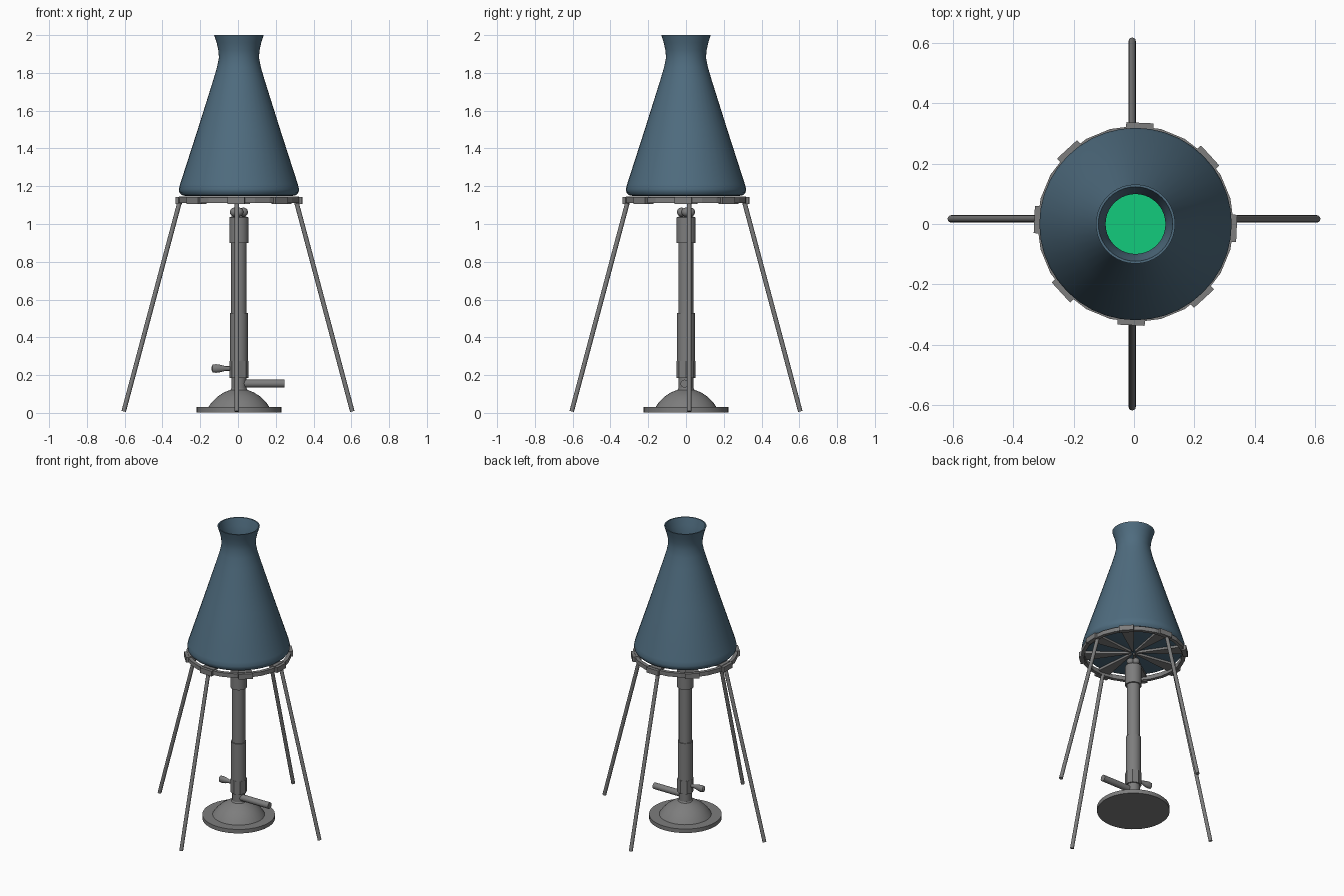
import bpy, bmesh
from math import cos, sin, pi, radians
from mathutils import Vector

if "Cube" in bpy.data.objects:
    bpy.data.objects.remove(bpy.data.objects["Cube"])


def material(name, rgb):
    m = bpy.data.materials.new(name)
    m.diffuse_color = (*rgb, 1)
    m.use_nodes = True
    m.node_tree.nodes["Principled BSDF"].inputs["Base Color"].default_value = m.diffuse_color
    return m


BLUE = material("blue glass", (0.078, 0.15, 0.212))
GREY = material("grey metal", (0.205, 0.205, 0.205))
GREEN = material("green liquid", (0.006, 0.60, 0.20))
CX = 0.005  # shared axis of flask, ring and burner


def make(name, bm, mat, smooth=True):
    bmesh.ops.recalc_face_normals(bm, faces=bm.faces[:])
    me = bpy.data.meshes.new(name)
    bm.to_mesh(me)
    bm.free()
    me.materials.append(mat)
    ob = bpy.data.objects.new(name, me)
    bpy.context.collection.objects.link(ob)
    if smooth:
        bpy.ops.object.select_all(action='DESELECT')
        ob.select_set(True)
        bpy.context.view_layer.objects.active = ob
        bpy.ops.object.shade_smooth_by_angle(angle=radians(35))
    return ob


def lathe(name, profile, mat, start=(CX, 0, 0), axis=(0, 0, 1), sides=32,
          closed=False, squash=1.0, smooth=True):
    """Spin (radius, distance) points about an axis; open ends get caps."""
    bm = bmesh.new()
    rot = Vector((0, 0, 1)).rotation_difference(Vector(axis))
    rings = []
    for r, h in profile:
        ring = []
        for i in range(sides):
            a = 2 * pi * i / sides
            p = Vector((r * cos(a), r * sin(a) * squash, h))
            ring.append(bm.verts.new(rot @ p + Vector(start)))
        rings.append(ring)
    pairs = list(zip(rings, rings[1:]))
    if closed:
        pairs.append((rings[-1], rings[0]))
    else:
        bm.faces.new(rings[0])
        bm.faces.new(rings[-1])
    for lo, hi in pairs:
        for i in range(sides):
            j = (i + 1) % sides
            bm.faces.new((lo[i], lo[j], hi[j], hi[i]))
    return make(name, bm, mat, smooth)


def rod(name, a, b, r, sides=12):
    d = Vector(b) - Vector(a)
    return lathe(name, [(r, 0), (r, d.length)], GREY, a, d.normalized(), sides)


def prism(name, outline, z0, z1, angle):
    """Extrude a flat outline upward and turn it about the ring axis."""
    bm = bmesh.new()
    c, s = cos(angle), sin(angle)
    lo, hi = [[bm.verts.new((CX + x * c - y * s, x * s + y * c, z))
               for x, y in outline] for z in (z0, z1)]
    bm.faces.new(lo)
    bm.faces.new(hi)
    for i in range(len(lo)):
        j = (i + 1) % len(lo)
        bm.faces.new((lo[i], lo[j], hi[j], hi[i]))
    return make(name, bm, GREY, False)


# Conical flask: outer wall, lip, then inner wall down to the inside floor
lathe("flask", [(0.28, 1.148), (0.303, 1.153), (0.316, 1.168), (0.318, 1.185),
                (0.312, 1.21), (0.22, 1.495), (0.135, 1.765), (0.116, 1.83),
                (0.106, 1.88), (0.109, 1.92), (0.118, 1.96), (0.131, 2.0),
                (0.123, 2.0), (0.110, 1.95), (0.099, 1.90), (0.099, 1.88),
                (0.127, 1.765), (0.212, 1.495), (0.304, 1.21),
                (0.308, 1.185), (0.29, 1.16)], BLUE, sides=40)
# Liquid inside the flask
lathe("liquid", [(0.28, 1.162), (0.302, 1.19), (0.300, 1.21), (0.208, 1.495)],
      GREEN, sides=40)

# Support ring with eight tapered spokes and rim clips
lathe("support_ring", [(0.302, 1.112), (0.325, 1.112), (0.325, 1.14),
                       (0.302, 1.14)], GREY, sides=24, closed=True, smooth=False)
for k in range(8):
    a = k * pi / 4 - radians(2.5)
    prism(f"ring_spoke_{k}", [(0.02, -0.004), (0.315, -0.045),
                              (0.315, 0.045), (0.02, 0.004)], 1.130, 1.145, a)
    prism(f"rim_clip_{k}", [(0.305, -0.045), (0.335, -0.045),
                            (0.335, 0.045), (0.305, 0.045)], 1.107, 1.142, a)

# Four splayed legs
for s, side in ((-1, "left"), (1, "right")):
    rod(f"{side}_leg", (s * 0.605, 0.017, 0.008), (s * 0.308, 0.017, 1.12), 0.012)
for s, side in ((-1, "front"), (1, "back")):
    rod(f"{side}_leg", (-0.006, s * 0.605, 0.008), (-0.006, s * 0.308, 1.12), 0.012)

# Burner foot and dome
lathe("burner_foot", [(0.225, 0.003), (0.225, 0.03), (0.16, 0.03)], GREY, sides=40)
lathe("burner_dome", [(0.163, 0.028), (0.145, 0.055), (0.115, 0.085),
                      (0.08, 0.108), (0.045, 0.122), (0.04, 0.13)], GREY)
# Burner tube with its collars
lathe("burner_stem", [(0.04, 0.11), (0.04, 0.20)], GREY, sides=24)
lathe("valve_collar", [(0.051, 0.185), (0.051, 0.275)], GREY, sides=8, smooth=False)
lathe("air_sleeve", [(0.047, 0.27), (0.047, 0.53)], GREY, sides=24)
lathe("burner_tube", [(0.041, 0.52), (0.041, 0.92)], GREY, sides=24)
lathe("top_collar", [(0.051, 0.90), (0.051, 1.035), (0.036, 1.04)], GREY, sides=24)

# Rounded prongs at the burner mouth
for k in range(4):
    a = k * pi / 2
    bm = bmesh.new()
    bmesh.ops.create_uvsphere(bm, u_segments=12, v_segments=8, radius=0.024)
    bmesh.ops.translate(bm, verts=bm.verts,
                        vec=(CX + 0.024 * cos(a), 0.024 * sin(a), 1.063))
    make(f"mouth_prong_{k}", bm, GREY)

# Gas pipe on the right and flattened valve handle on the left
rod("gas_pipe", (0.03, -0.008, 0.155), (0.245, -0.008, 0.155), 0.021, 16)
lathe("valve_handle", [(0.012, 0), (0.012, 0.03), (0.019, 0.055), (0.023, 0.08),
                       (0.02, 0.098), (0.010, 0.104)], GREY,
      (-0.036, 0, 0.235), (-1, 0, 0), 16, squash=0.8)
